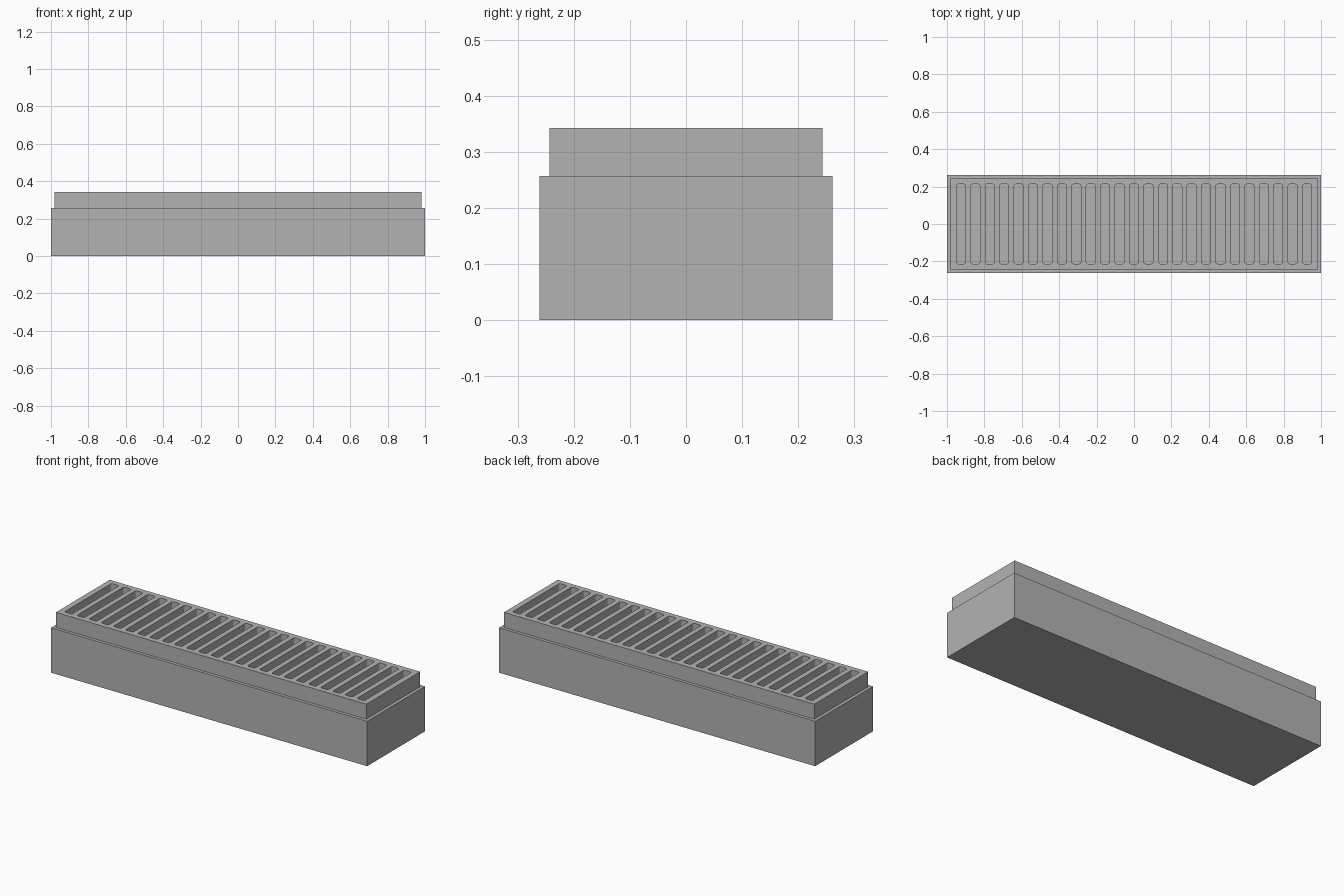
import bpy
from math import cos, sin, pi

cube = bpy.data.objects.get("Cube")
if cube:
    bpy.data.objects.remove(cube, do_unlink=True)

BASE_TOP, TOP = 0.257, 0.343
SLOTS, PITCH = 25, 0.0771

grey = bpy.data.materials.new("plain grey")
grey.use_nodes = True
colour = (0.45, 0.45, 0.45, 1)
grey.diffuse_color = colour
grey.node_tree.nodes["Principled BSDF"].inputs["Base Color"].default_value = colour


def rounded_rect(cx, hx, hy, r, steps=4):
    """Outline of a rectangle with rounded corners."""
    if r == 0:
        return [(cx + hx, hy), (cx - hx, hy), (cx - hx, -hy), (cx + hx, -hy)]
    pts = []
    for q, (sx, sy) in enumerate([(1, 1), (-1, 1), (-1, -1), (1, -1)]):
        for i in range(steps + 1):
            a = (q + i / steps) * pi / 2
            pts.append((cx + sx * (hx - r) + r * cos(a), sy * (hy - r) + r * sin(a)))
    return pts


def plate(name, outlines, z0, z1):
    """Flat slab from an outer outline and any holes inside it."""
    curve = bpy.data.curves.new(name, "CURVE")
    curve.dimensions = "2D"
    curve.fill_mode = "BOTH"
    curve.extrude = (z1 - z0) / 2
    for pts in outlines:
        spline = curve.splines.new("POLY")
        spline.points.add(len(pts) - 1)
        for p, (x, y) in zip(spline.points, pts):
            p.co = (x, y, 0, 1)
        spline.use_cyclic_u = True
        spline.use_smooth = False
    curve.materials.append(grey)
    obj = bpy.data.objects.new(name, curve)
    obj.location.z = (z0 + z1) / 2
    bpy.context.collection.objects.link(obj)
    bpy.ops.object.select_all(action="DESELECT")
    obj.select_set(True)
    bpy.context.view_layer.objects.active = obj
    bpy.ops.object.convert(target="MESH")
    return bpy.context.object


# Solid base block
plate("base_block", [rounded_rect(0, 1, 0.261, 0)], 0, BASE_TOP)

# Narrower grate with a row of rounded slots across it
slots = [rounded_rect((i - (SLOTS - 1) / 2) * PITCH, 0.024, 0.213, 0.01) for i in range(SLOTS)]
plate("slotted_grate", [rounded_rect(0, 0.982, 0.243, 0)] + slots, BASE_TOP, TOP)
